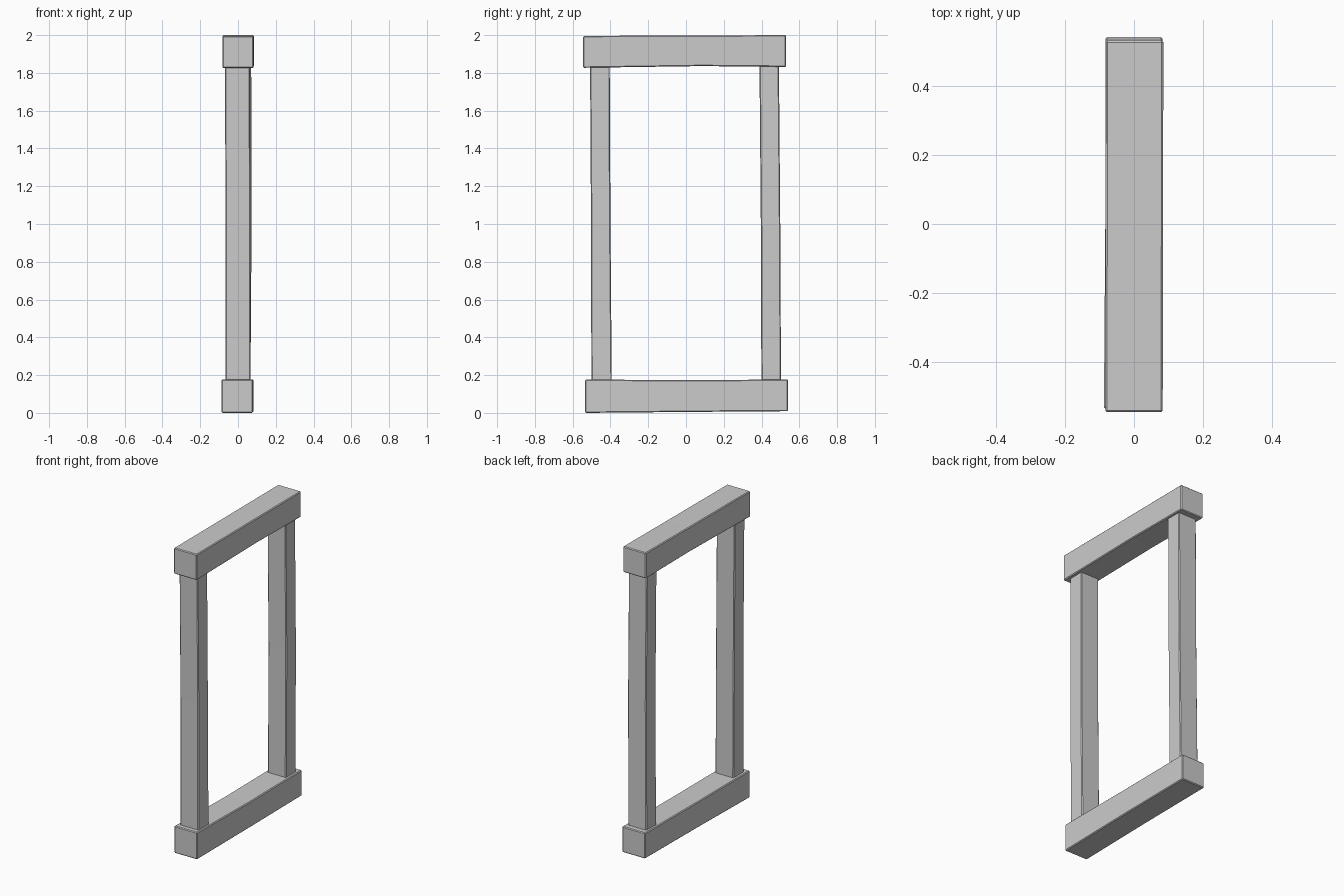
import bpy, bmesh
from mathutils import Vector

if "Cube" in bpy.data.objects:
    bpy.data.objects.remove(bpy.data.objects["Cube"])


def timber(name, sections):
    """Hand-hewn timber lofted through rectangles: (centre, half-size a, half-size b)."""
    bm = bmesh.new()
    rings = []
    for centre, a, b in sections:
        c, a, b = Vector(centre), Vector(a), Vector(b)
        rings.append([bm.verts.new(c + s * a + t * b)
                      for s, t in ((-1, -1), (1, -1), (1, 1), (-1, 1))])
    for lo, hi in zip(rings, rings[1:]):
        for i in range(4):
            j = (i + 1) % 4
            bm.faces.new((lo[i], lo[j], hi[j], hi[i]))
    bm.faces.new(rings[0][::-1])
    bm.faces.new(rings[-1])
    bmesh.ops.recalc_face_normals(bm, faces=bm.faces)
    mesh = bpy.data.meshes.new(name)
    bm.to_mesh(mesh)
    bm.free()
    ob = bpy.data.objects.new(name, mesh)
    bpy.context.collection.objects.link(ob)
    # slightly worn edges
    bev = ob.modifiers.new("worn_edges", 'BEVEL')
    bev.width = 0.005
    bev.segments = 1
    bev.limit_method = 'ANGLE'
    return ob


def beam(name, stations):
    # stations: y, centre x, bottom z, top z
    timber(name, [((x, y, (z0 + z1) / 2), (0.083, 0, 0), (0, 0, (z1 - z0) / 2))
                  for y, x, z0, z1 in stations])


def post(name, stations):
    # stations: z, centre x, front y, back y
    timber(name, [((x, (y0 + y1) / 2, z), (0.066, 0, 0), (0, (y1 - y0) / 2, 0))
                  for z, x, y0, y1 in stations])


# horizontal beams, gently sagging
beam("top_beam", [(-0.544, 0.0, 1.827, 1.996), (0.08, 0.001, 1.836, 1.998),
                  (0.53, 0.002, 1.832, 2.0)])
beam("bottom_beam", [(-0.534, -0.004, 0.0, 0.177), (0.0, 0.0, 0.005, 0.173),
                     (0.54, 0.0, 0.009, 0.177)])

# upright posts, slightly crooked
post("front_post", [(0.165, -0.001, -0.501, -0.393), (1.0, 0.0, -0.503, -0.400),
                    (1.84, -0.003, -0.508, -0.404)])
post("back_post", [(0.165, 0.0, 0.399, 0.503), (1.0, 0.006, 0.396, 0.499),
                   (1.84, 0.004, 0.389, 0.492)])
